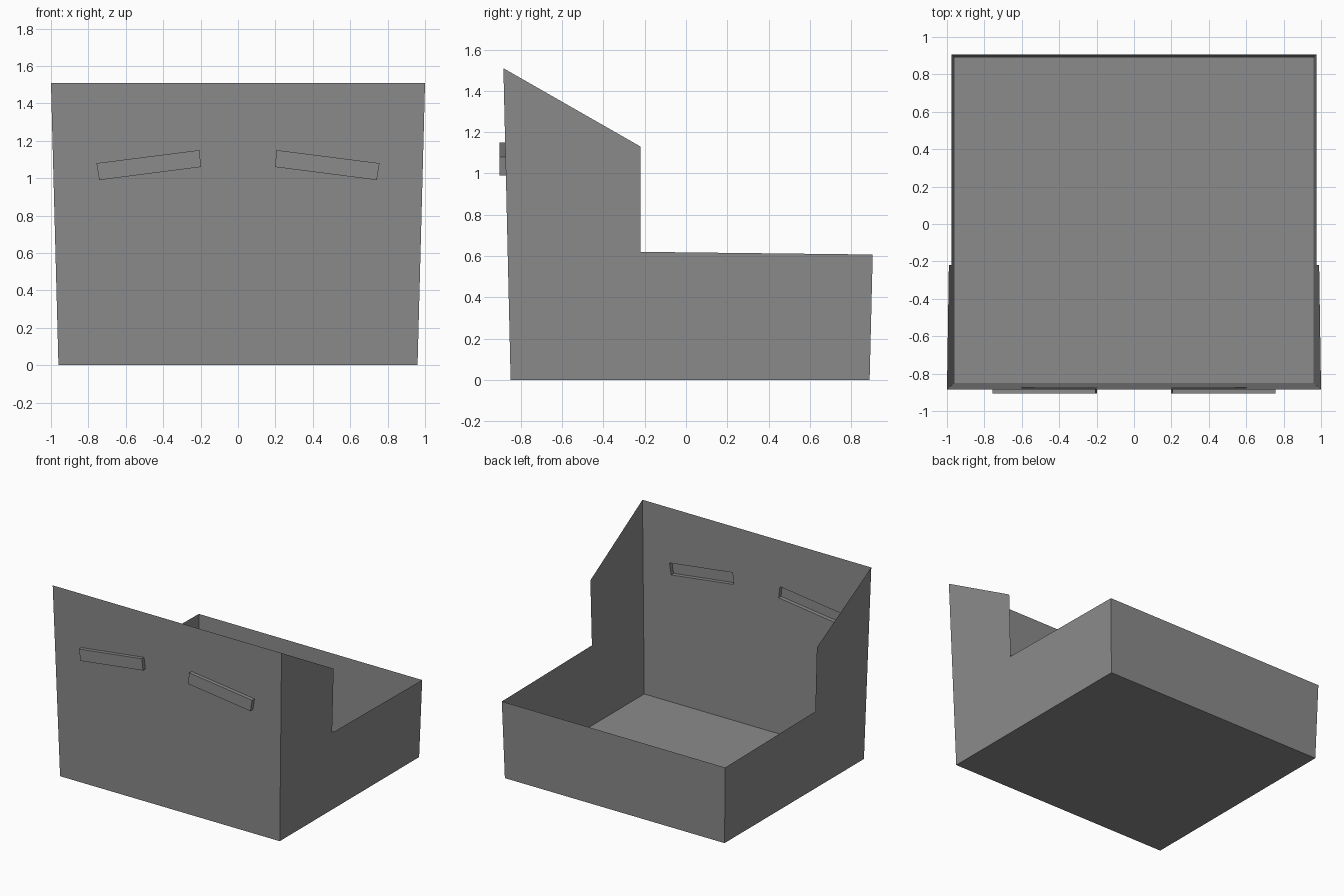
import bpy

if "Cube" in bpy.data.objects:
    bpy.data.objects.remove(bpy.data.objects["Cube"])

grey = bpy.data.materials.new("grey_plastic")
grey.diffuse_color = (0.26, 0.26, 0.26, 1)
grey.use_nodes = True
grey.node_tree.nodes["Principled BSDF"].inputs["Base Color"].default_value = grey.diffuse_color

H = 1.51                                  # height of the front wall
side_x = lambda z: 0.96 + 0.04 * z / H    # walls lean outwards
front_y = lambda z: -0.85 - 0.035 * z / H


def half_part(name, verts, faces):
    """Make the right half of a part and mirror it across x = 0."""
    mesh = bpy.data.meshes.new(name)
    mesh.from_pydata(verts, [], faces)
    mesh.materials.append(grey)
    obj = bpy.data.objects.new(name, mesh)
    bpy.context.collection.objects.link(obj)
    obj.modifiers.new("mirror", 'MIRROR')
    return obj


# Slanted slot in the front wall, counter-clockwise from lower left
slot = [(0.197, 1.06), (0.742, 0.99), (0.757, 1.08), (0.207, 1.15)]
slot_verts = [(x, front_y(z), z) for x, z in slot]

# Thin open bin: front wall around the slot, stepped side, back and floor
rim = [(0, -0.85, 0), (side_x(0), -0.85, 0),
       (side_x(H), front_y(H), H), (0, front_y(H), H)]
back = [(side_x(1.13), -0.22, 1.13), (side_x(0.62), -0.22, 0.62),
        (side_x(0.607), 0.905, 0.607), (side_x(0), 0.89, 0),
        (0, 0.905, 0.607), (0, 0.89, 0)]
front_faces = [(i, (i + 1) % 4, 4 + (i + 1) % 4, 4 + i) for i in range(4)]
half_part("bin_shell", rim + slot_verts + back,
          front_faces + [(1, 11, 10, 9, 8, 2),   # side
                         (11, 13, 12, 10),       # back
                         (0, 13, 11, 1)])        # floor

# Finger grips: pushed outwards, hollow from the inside
outer = [(x, -0.905, z) for x, z in slot]
half_part("finger_grip", slot_verts + outer,
          [(i, (i + 1) % 4, 4 + (i + 1) % 4, 4 + i) for i in range(4)]
          + [(4, 5, 6, 7)])
